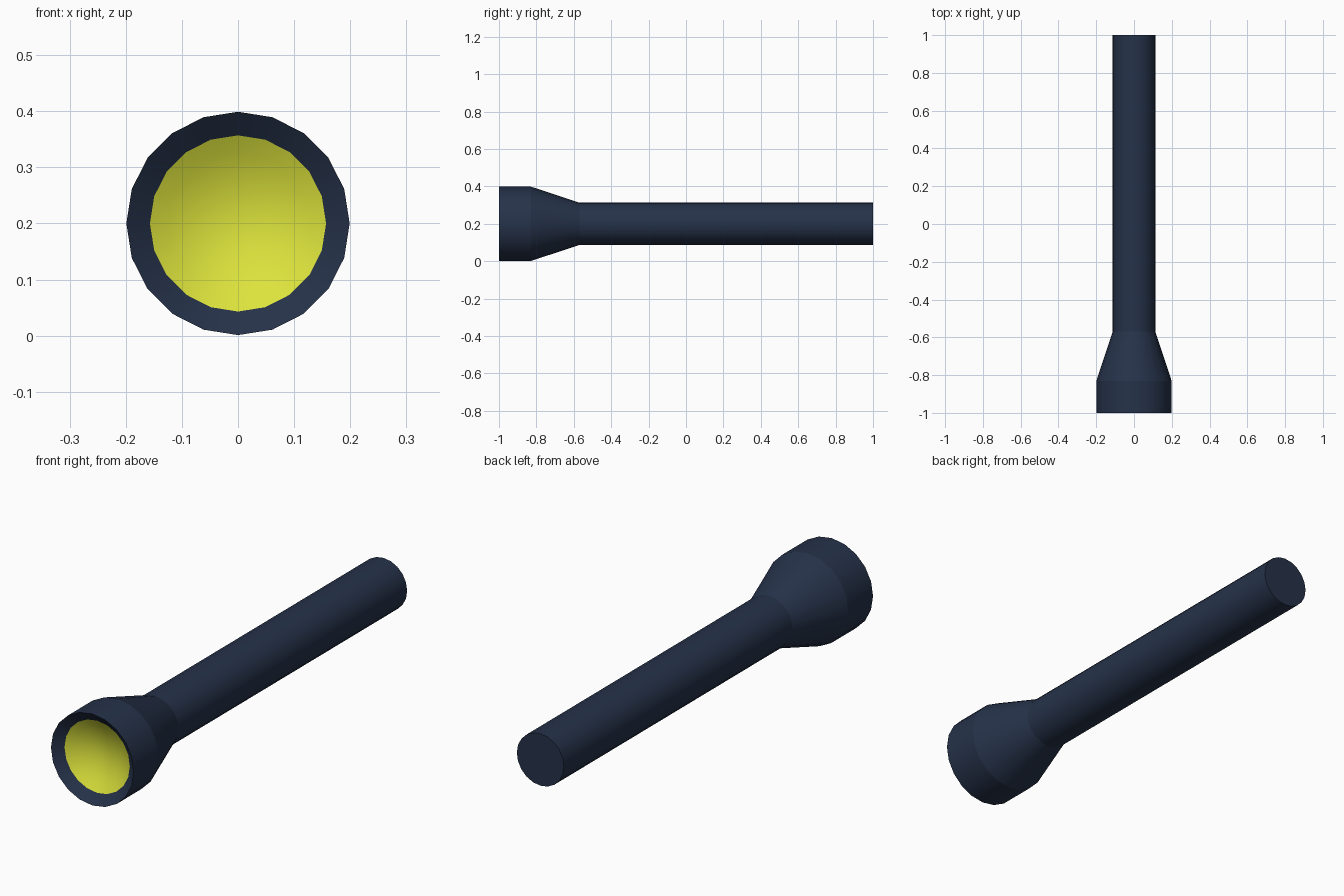
import bpy, bmesh, math

if "Cube" in bpy.data.objects:
    bpy.data.objects.remove(bpy.data.objects["Cube"])

SIDES = 20
AXIS_Z = 0.2


def material(name, color):
    m = bpy.data.materials.new(name)
    m.diffuse_color = (*color, 1)
    m.use_nodes = True
    m.node_tree.nodes["Principled BSDF"].inputs["Base Color"].default_value = m.diffuse_color
    return m


def lathe(name, profile, mat, sharp_rings=()):
    """Revolve (y, radius) points around the torch axis; radius 0 closes to a point."""
    bm = bmesh.new()
    rings = []
    for y, r in profile:
        if r == 0:
            rings.append([bm.verts.new((0, y, AXIS_Z))])
            continue
        angles = [2 * math.pi * i / SIDES for i in range(SIDES)]
        rings.append([bm.verts.new((r * math.sin(a), y, AXIS_Z + r * math.cos(a)))
                      for a in angles])
    for a, b in zip(rings, rings[1:]):
        for i in range(SIDES):
            j = (i + 1) % SIDES
            corners = [a[i % len(a)], a[j % len(a)], b[j % len(b)], b[i % len(b)]]
            bm.faces.new(list(dict.fromkeys(corners))).smooth = True
    for k in sharp_rings:
        ring = rings[k]
        for i in range(SIDES):
            bm.edges.get((ring[i], ring[(i + 1) % SIDES])).smooth = False
    # faces wind outward when the profile runs from the front rim to the tail
    bm.normal_update()
    mesh = bpy.data.meshes.new(name)
    bm.to_mesh(mesh)
    bm.free()
    mesh.materials.append(mat)
    obj = bpy.data.objects.new(name, mesh)
    bpy.context.collection.objects.link(obj)
    return obj


navy = material("dark_navy", (0.019, 0.032, 0.068))
yellow = material("lamp_yellow", (0.72, 0.77, 0.045))

# Body: recessed rim, head, tapered neck, handle and flat tail
lathe("torch_body", [(-0.967, 0.157), (-1, 0.199), (-0.83, 0.199), (-0.57, 0.113),
                     (1, 0.113), (1, 0)], navy, sharp_rings=(1, 2, 3, 4))

# Lamp: shallow concave dish behind the rim
DISH_R, DISH_DEPTH, STEPS = 0.157, 0.05, 5
dish = [(-0.967 + DISH_DEPTH * (1 - (k / STEPS) ** 2), DISH_R * k / STEPS)
        for k in range(STEPS + 1)]
lathe("lamp_dish", dish, yellow)
